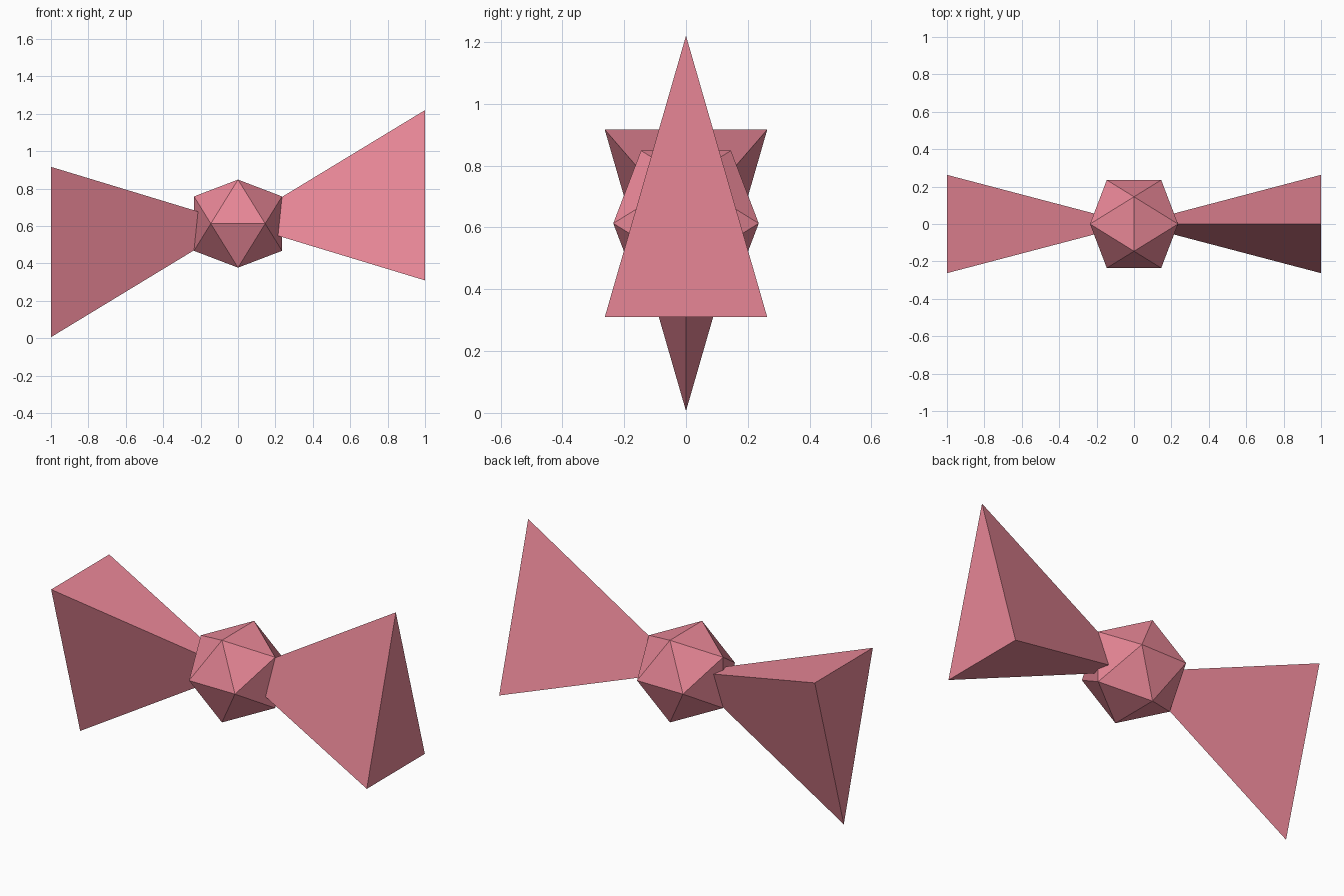
import bpy
import bmesh
import math
from mathutils import Matrix

cube = bpy.data.objects.get("Cube")
if cube:
    bpy.data.objects.remove(cube, do_unlink=True)

CENTRE_Z = 0.613
WING_RADIUS = 0.607      # radius of the wing's triangular end
CORE_RADIUS = 0.2766     # centre to corner of the icosahedron

# Single rose colour
rose = bpy.data.materials.new("rose_pink")
rose.use_nodes = True
colour = (0.80, 0.24, 0.305, 1.0)
rose.diffuse_color = colour
rose.node_tree.nodes["Principled BSDF"].inputs["Base Color"].default_value = colour


def add_part(name, bm):
    bmesh.ops.recalc_face_normals(bm, faces=bm.faces[:])
    mesh = bpy.data.meshes.new(name)
    bm.to_mesh(mesh)
    bm.free()
    mesh.materials.append(rose)
    part = bpy.data.objects.new(name, mesh)
    part.location.z = CENTRE_Z
    bpy.context.collection.objects.link(part)


# Central knot: icosahedron from three golden rectangles
phi = (1 + math.sqrt(5)) / 2
unit = CORE_RADIUS / math.hypot(1, phi)
bm = bmesh.new()
for a in (-unit, unit):
    for b in (-unit * phi, unit * phi):
        for corner in ((0, a, b), (a, b, 0), (b, 0, a)):
            bm.verts.new(corner)
bmesh.ops.convex_hull(bm, input=bm.verts[:])
add_part("centre_knot", bm)


# Wings: flattened three-sided pyramids with their tips at the centre
def add_wing(name, turn):
    bm = bmesh.new()
    tip = bm.verts.new((0, 0, 0))
    end = []
    for i in range(3):
        angle = math.tau * i / 3
        end.append(bm.verts.new((1, WING_RADIUS * math.sin(angle) / 2,
                                 WING_RADIUS * math.cos(angle))))
    bm.faces.new(end)
    for i in range(3):
        bm.faces.new((tip, end[i], end[(i + 1) % 3]))
    bm.transform(Matrix.Rotation(turn, 4, 'Y'))
    add_part(name, bm)


add_wing("left_wing", 0)
add_wing("right_wing", math.pi)
